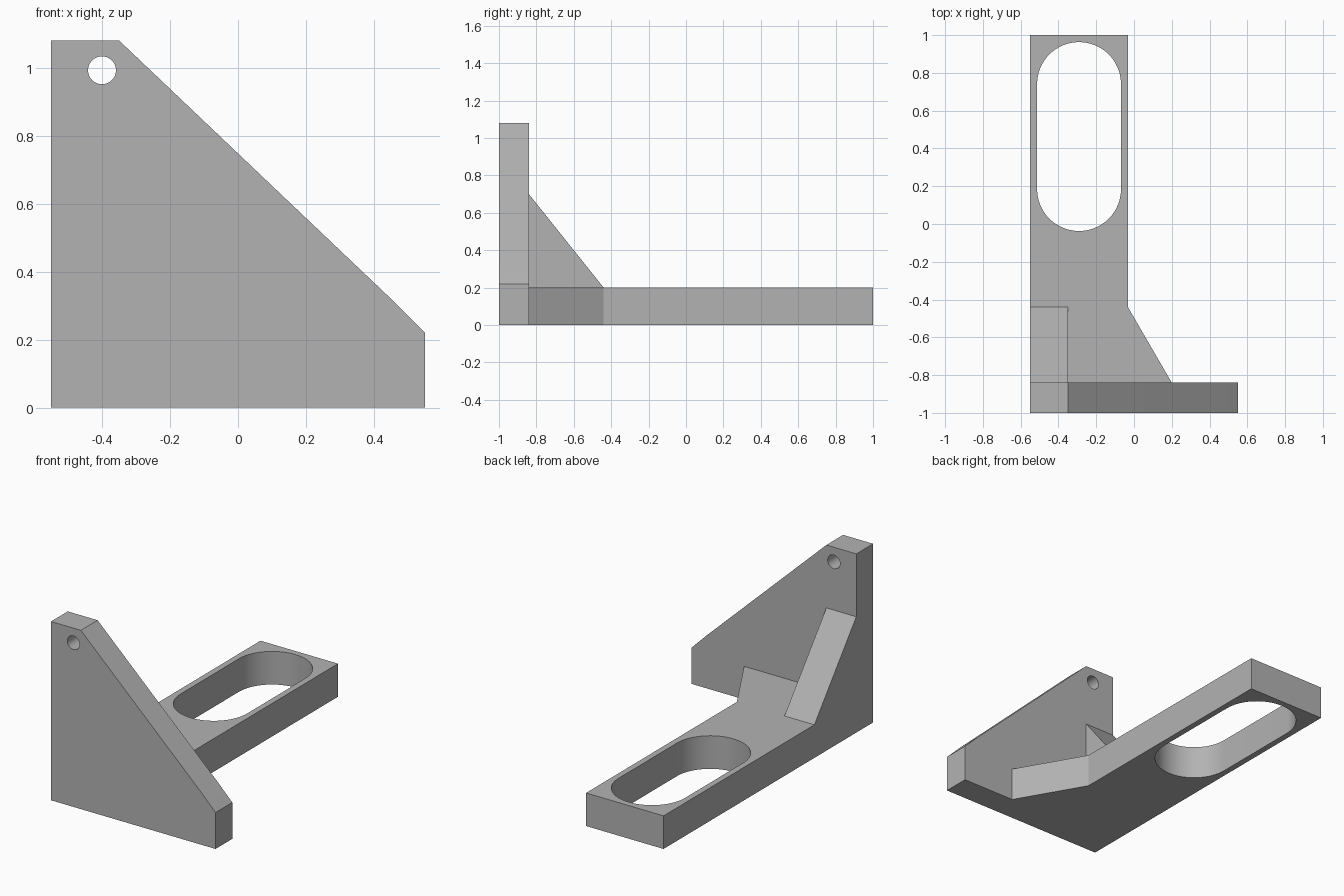
import bpy, bmesh, math
from mathutils import Vector

default_cube = bpy.data.objects.get("Cube")
if default_cube:
    bpy.data.objects.remove(default_cube, do_unlink=True)

# Single grey finish
grey = bpy.data.materials.new("plain grey")
grey.use_nodes = True
colour = (0.45, 0.45, 0.45, 1)
grey.diffuse_color = colour
grey.node_tree.nodes["Principled BSDF"].inputs["Base Color"].default_value = colour


def prism(name, profile, axis, start, end):
    """Extrude a 2D profile along an axis; the profile uses the other two axes in order."""
    def place(point, depth):
        co = list(point)
        co.insert(axis, depth)
        return co
    bm = bmesh.new()
    face = bm.faces.new([bm.verts.new(place(p, start)) for p in profile])
    extruded = bmesh.ops.extrude_face_region(bm, geom=[face])["geom"]
    shift = Vector(place((0, 0), end - start))
    bmesh.ops.translate(bm, vec=shift,
                        verts=[g for g in extruded if isinstance(g, bmesh.types.BMVert)])
    bmesh.ops.recalc_face_normals(bm, faces=bm.faces)
    mesh = bpy.data.meshes.new(name)
    bm.to_mesh(mesh)
    bm.free()
    mesh.materials.append(grey)
    obj = bpy.data.objects.new(name, mesh)
    bpy.context.collection.objects.link(obj)
    return obj


def arc(cx, cy, radius, first, last, steps):
    angles = [math.radians(first + (last - first) * i / steps) for i in range(steps + 1)]
    return [(cx + radius * math.cos(a), cy + radius * math.sin(a)) for a in angles]


def combine(target, tool, operation):
    mod = target.modifiers.new(operation, "BOOLEAN")
    mod.operation = operation
    mod.solver = "EXACT"
    mod.object = tool
    tool.hide_render = True
    bpy.context.view_layer.objects.active = target
    bpy.ops.object.modifier_apply(modifier=mod.name)
    bpy.data.objects.remove(tool, do_unlink=True)


left, back, wall_back, rib_end = -0.55, -1.0, -0.84, -0.44

# Upright plate with sloping top edge
bracket = prism("angle_bracket",
                [(left, 0), (0.55, 0), (0.55, 0.22), (0.45, 0.32), (-0.35, 1.08), (left, 1.08)],
                1, back, wall_back)

# Slotted foot with side flare where it meets the plate
foot = prism("foot",
             [(left, -0.95), (0.2, -0.95), (0.2, wall_back), (-0.032, rib_end),
              (-0.032, 1), (left, 1)],
             2, 0, 0.2)

# Triangular stiffening rib, sunk into the plate and foot
rib = prism("rib",
            [(-0.9, 0.1), (rib_end, 0.1), (rib_end, 0.2), (wall_back, 0.7), (-0.9, 0.7)],
            0, left, -0.35)

# Cutters for the long slot and the round hole
slot = prism("slot_cutter",
             arc(-0.291, 0.741, 0.222, 0, 180, 32) + arc(-0.291, 0.185, 0.222, 180, 360, 32),
             2, -0.2, 0.5)
hole = prism("hole_cutter", arc(-0.4, 0.992, 0.041, 0, 360, 48)[:-1], 1, -1.2, -0.6)

for tool, operation in ((foot, "UNION"), (rib, "UNION"),
                        (slot, "DIFFERENCE"), (hole, "DIFFERENCE")):
    combine(bracket, tool, operation)

# Merge flush faces so the body reads as one solid
bm = bmesh.new()
bm.from_mesh(bracket.data)
bmesh.ops.remove_doubles(bm, verts=bm.verts, dist=0.0001)
bmesh.ops.dissolve_limit(bm, angle_limit=math.radians(0.3), verts=bm.verts, edges=bm.edges)
bm.to_mesh(bracket.data)
bm.free()

bpy.ops.object.select_all(action="DESELECT")
bracket.select_set(True)
bpy.context.view_layer.objects.active = bracket
bpy.ops.object.shade_smooth_by_angle(angle=math.radians(25))
